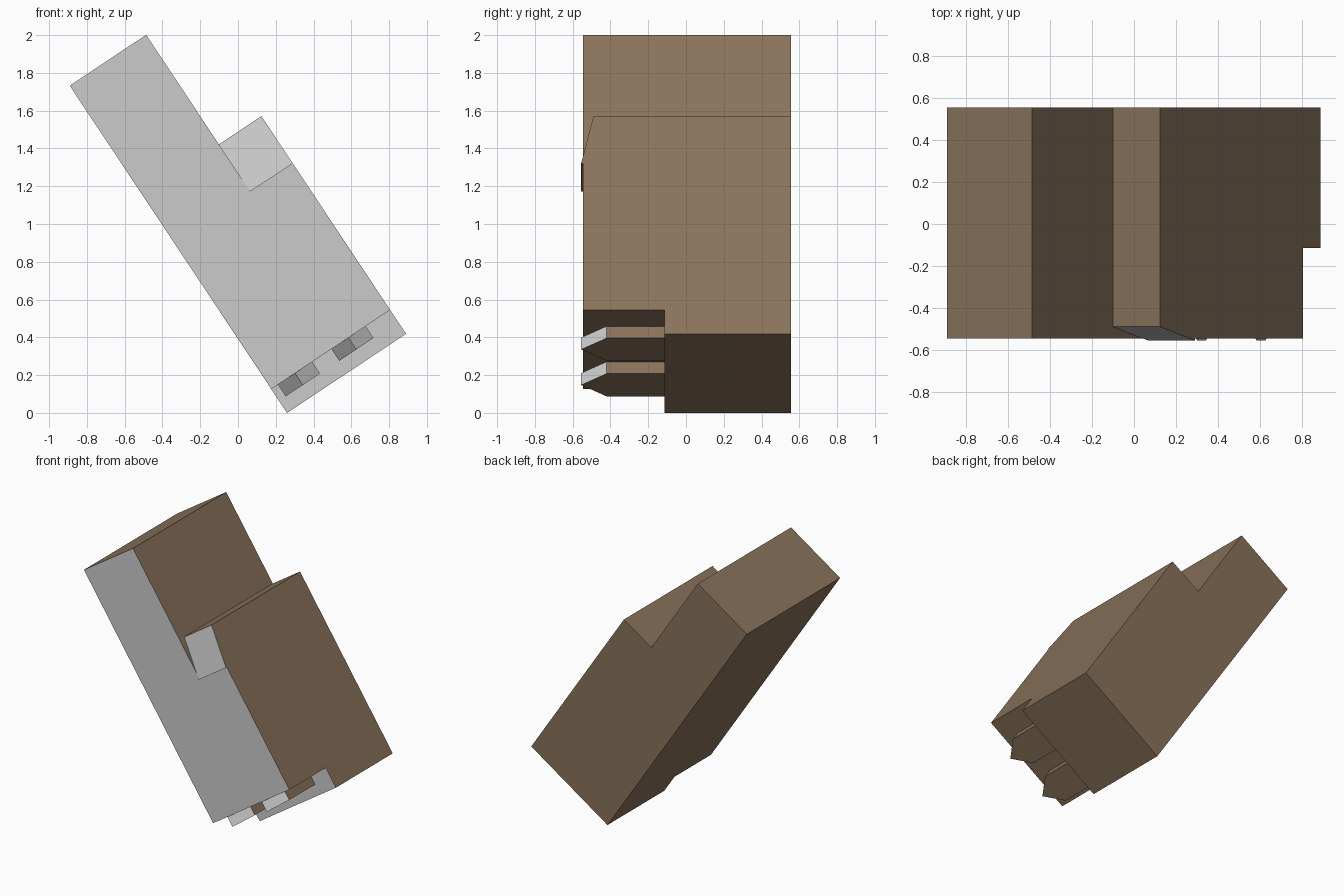
import bpy, bmesh, math
from mathutils import Matrix, Vector

if "Cube" in bpy.data.objects:
    bpy.data.objects.remove(bpy.data.objects["Cube"])

TILT = math.radians(33.6)
PLACE = Matrix.Translation((0.26, 0, 0)) @ Matrix.Rotation(-TILT, 4, 'Y')
WIDTH, TALL_WIDTH, LENGTH = 0.756, 0.486, 2.08
FRONT, BACK = -0.545, 0.555
STEP_TOP, LIP_BASE, FOOT, FOOT_FRONT = 1.384, 1.084, 0.152, -0.115

# Brown sides, plain grey on everything facing the front
brown = bpy.data.materials.new("brown")
brown.diffuse_color = (0.25, 0.17, 0.105, 1)
brown.use_nodes = True
brown.node_tree.nodes["Principled BSDF"].inputs["Base Color"].default_value = brown.diffuse_color
grey = bpy.data.materials.new("grey")
grey.diffuse_color = (0.8, 0.8, 0.8, 1)
grey.use_nodes = True
grey.node_tree.nodes["Principled BSDF"].inputs["Base Color"].default_value = grey.diffuse_color


def prism(name, profile, axis, start, end):
    """Extrude a 2D profile along one axis (0 across, 1 depth, 2 length)."""
    bm = bmesh.new()

    def point(p, d):
        c = list(p)
        c.insert(axis, d)
        return bm.verts.new(c)

    face = bm.faces.new([point(p, start) for p in profile])
    ext = bmesh.ops.extrude_face_region(bm, geom=[face])
    shift = Vector((0, 0, 0))
    shift[axis] = end - start
    verts = [g for g in ext["geom"] if isinstance(g, bmesh.types.BMVert)]
    bmesh.ops.translate(bm, verts=verts, vec=shift)
    bmesh.ops.recalc_face_normals(bm, faces=bm.faces)
    mesh = bpy.data.meshes.new(name)
    bm.to_mesh(mesh)
    bm.free()
    obj = bpy.data.objects.new(name, mesh)
    bpy.context.collection.objects.link(obj)
    return obj


def cut(obj, cutter):
    mod = obj.modifiers.new("cut", 'BOOLEAN')
    mod.operation = 'DIFFERENCE'
    mod.solver = 'EXACT'
    mod.object = cutter
    bpy.context.view_layer.objects.active = obj
    bpy.ops.object.modifier_apply(modifier=mod.name)
    bpy.data.objects.remove(cutter)


def finish(obj):
    obj.data.materials.clear()
    obj.data.materials.append(brown)
    obj.data.materials.append(grey)
    for poly in obj.data.polygons:
        poly.material_index = 1 if poly.normal.y < -0.1 else 0
    obj.matrix_world = PLACE


# Stepped body
body = prism("stepped_body", [(0, 0), (WIDTH, 0), (WIDTH, STEP_TOP), (TALL_WIDTH, STEP_TOP),
                              (TALL_WIDTH, LENGTH), (0, LENGTH)], 1, FRONT, BACK)

# Recess at the lower front
cut(body, prism("recess_cutter", [(-0.1, -0.1), (WIDTH + 0.1, -0.1), (WIDTH + 0.1, FOOT), (-0.1, FOOT)],
                1, -0.8, FOOT_FRONT))

# Sloped front of the step
cut(body, prism("slope_cutter", [(-0.555, LIP_BASE), (-0.468, 1.484), (-0.7, 1.484), (-0.7, LIP_BASE)],
                0, TALL_WIDTH, WIDTH + 0.1))
finish(body)

# Thin lip where the slope overhangs the front
finish(prism("slope_lip", [(FRONT, LIP_BASE), (-0.555, LIP_BASE), (FRONT, 1.13)], 0, TALL_WIDTH, WIDTH))

# Two pointed prongs in the recess
for i, left in enumerate((0.042, 0.382)):
    right = left + 0.218
    finish(prism(f"prong_{i + 1}", [(left, FOOT_FRONT), (right, FOOT_FRONT), (right, -0.42),
                                    ((left + right) / 2, -0.555), (left, -0.42)],
                 2, FOOT - 0.075, FOOT))
